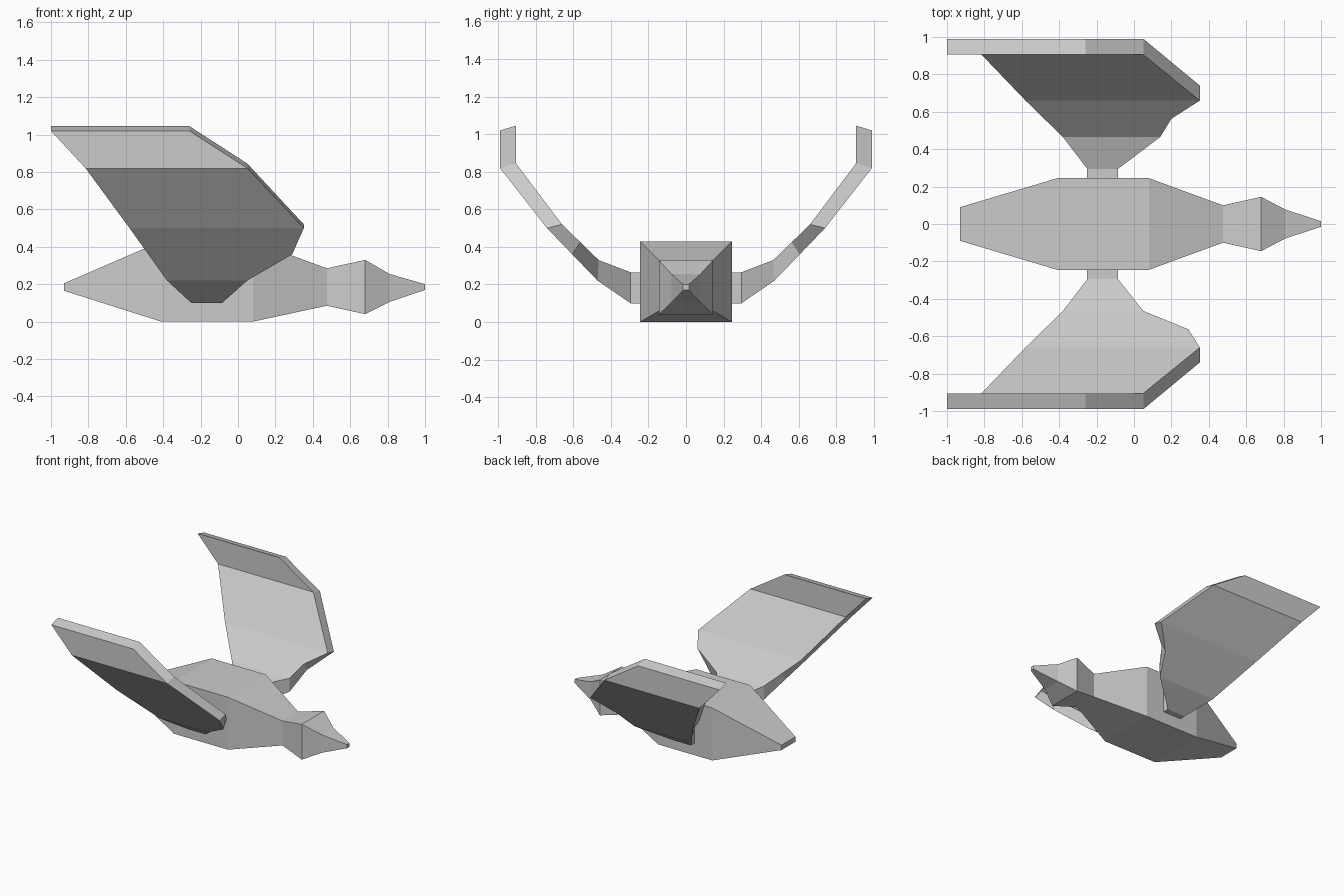
import bpy, bmesh

if "Cube" in bpy.data.objects:
    bpy.data.objects.remove(bpy.data.objects["Cube"])


def loft(name, rings):
    """Skin a run of four-cornered rings and cap both ends."""
    bm = bmesh.new()
    loops = [[bm.verts.new(p) for p in ring] for ring in rings]
    for a, b in zip(loops, loops[1:]):
        for i in range(4):
            j = (i + 1) % 4
            bm.faces.new((a[i], a[j], b[j], b[i]))
    bm.faces.new(loops[0])
    bm.faces.new(loops[-1])
    bmesh.ops.recalc_face_normals(bm, faces=bm.faces)
    mesh = bpy.data.meshes.new(name)
    bm.to_mesh(mesh)
    bm.free()
    obj = bpy.data.objects.new(name, mesh)
    bpy.context.collection.objects.link(obj)
    return obj


# Body, neck, head and beak: x, half width, bottom z, top z
body = [
    (-0.93, 0.09, 0.165, 0.205),
    (-0.41, 0.245, 0.0, 0.43),
    (0.08, 0.245, 0.0, 0.43),
    (0.475, 0.10, 0.085, 0.285),
    (0.68, 0.145, 0.04, 0.33),
    (0.81, 0.077, 0.105, 0.255),
    (1.0, 0.015, 0.17, 0.20),
]
loft("body_and_head", [
    [(x, -w, lo), (x, w, lo), (x, w, hi), (x, -w, hi)] for x, w, lo, hi in body
])

# Wing stations: trailing x, leading x, outer (y, z), inner (y, z)
wing = [
    (-0.25, -0.085, (0.235, 0.10), (0.235, 0.265)),
    (-0.25, -0.085, (0.295, 0.10), (0.295, 0.265)),
    (-0.38, 0.05, (0.47, 0.22), (0.465, 0.33)),
    (-0.48, 0.29, (0.605, 0.36), (0.5625, 0.425)),
    (-0.58, 0.352, (0.74, 0.50), (0.66, 0.52)),
    (-0.815, 0.05, (0.99, 0.82), (0.905, 0.845)),
    (-1.0, -0.26, (0.99, 1.02), (0.905, 1.045)),
]


def make_wing(name, side, leading):
    rings = []
    for i, (x0, x1, (yo, zo), (yi, zi)) in enumerate(wing):
        x1 = leading.get(i, x1)
        rings.append([(x0, side * yo, zo), (x1, side * yo, zo),
                      (x1, side * yi, zi), (x0, side * yi, zi)])
    return loft(name, rings)


# The two wings differ slightly along the leading edge
make_wing("right_wing", -1, {})
make_wing("left_wing", 1, {2: 0.14, 3: 0.20})
